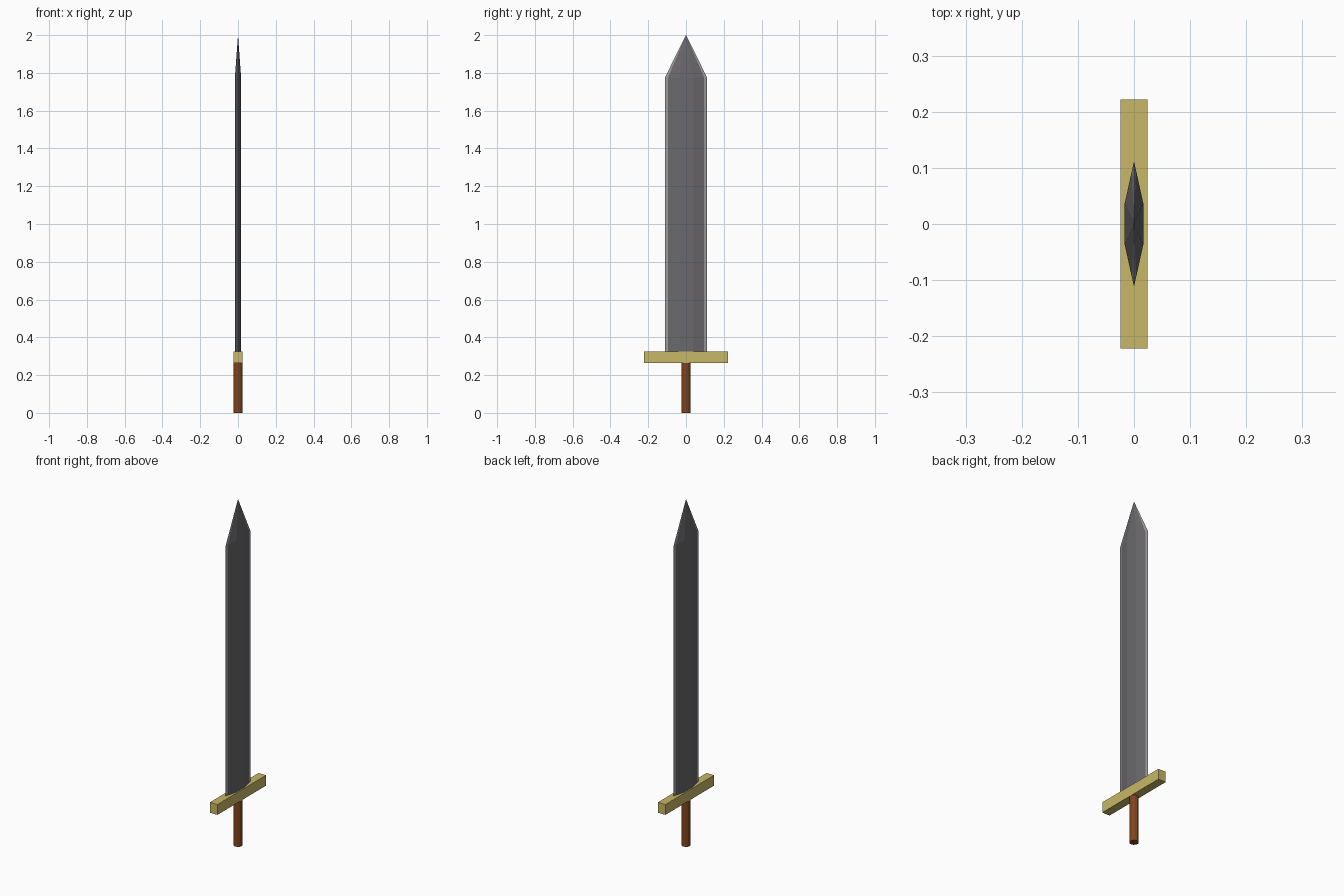
import bpy, bmesh, math

if "Cube" in bpy.data.objects:
    bpy.data.objects.remove(bpy.data.objects["Cube"])


def material(name, rgb):
    lin = [(c / 255 / 12.92) if c < 11 else ((c / 255 + 0.055) / 1.055) ** 2.4 for c in rgb]
    m = bpy.data.materials.new(name)
    m.diffuse_color = (*lin, 1)
    m.use_nodes = True
    m.node_tree.nodes["Principled BSDF"].inputs["Base Color"].default_value = m.diffuse_color
    return m


steel = material("dark steel", (106, 104, 107))
edge_steel = material("light steel edge", (155, 155, 155))
gold = material("dull gold", (200, 184, 103))
leather = material("brown leather", (128, 68, 30))


def add_object(name, bm, mats):
    bmesh.ops.recalc_face_normals(bm, faces=bm.faces)
    me = bpy.data.meshes.new(name)
    bm.to_mesh(me)
    bm.free()
    for m in mats:
        me.materials.append(m)
    ob = bpy.data.objects.new(name, me)
    bpy.context.collection.objects.link(ob)
    return ob


# Blade: flat-diamond section extruded up, then fanned to a point
GUARD_BOTTOM, GUARD_TOP, SHOULDER, TIP = 0.265, 0.325, 1.775, 2.0
half = [(0, -0.112), (0.0035, -0.096), (0.0165, -0.037), (0.0165, 0.037), (0.0035, 0.096)]
section = half + [(-x, -y) for x, y in half]
bm = bmesh.new()
low = [bm.verts.new((x, y, GUARD_TOP - 0.01)) for x, y in section]
high = [bm.verts.new((x, y, SHOULDER)) for x, y in section]
apex = bm.verts.new((0, 0, TIP))
bm.faces.new(low)
n = len(section)
for i in range(n):
    j = (i + 1) % n
    is_edge = int(i % 5 in (0, 4))  # ground cutting edges are lighter
    for verts in ((low[i], low[j], high[j], high[i]), (high[i], high[j], apex)):
        bm.faces.new(verts).material_index = is_edge
add_object("blade", bm, [steel, edge_steel])

# Cross guard: flat bar
bm = bmesh.new()
bmesh.ops.create_cube(bm, size=1)
for v in bm.verts:
    v.co.x *= 0.048
    v.co.y *= 0.444
    v.co.z = v.co.z * (GUARD_TOP - GUARD_BOTTOM) + (GUARD_TOP + GUARD_BOTTOM) / 2
add_object("cross_guard", bm, [gold])

# Grip: plain round rod
bm = bmesh.new()
bmesh.ops.create_cone(bm, cap_ends=True, segments=12, radius1=0.024, radius2=0.024,
                      depth=GUARD_BOTTOM + 0.01)
bmesh.ops.translate(bm, verts=bm.verts, vec=(0, 0, (GUARD_BOTTOM + 0.01) / 2))
add_object("grip", bm, [leather])
